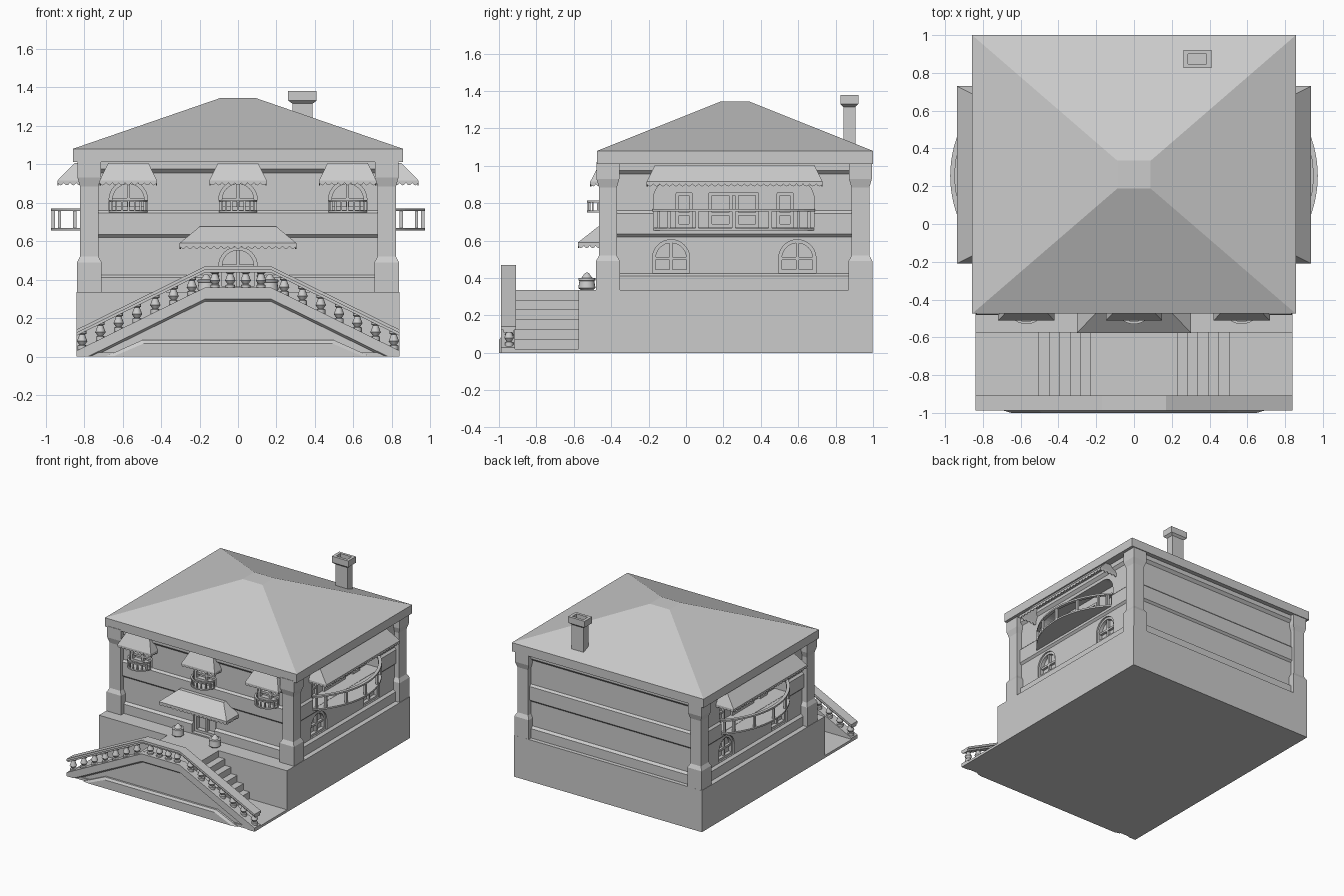
import bpy, bmesh
from math import pi, sin, cos, asin, sqrt

if "Cube" in bpy.data.objects:
    bpy.data.objects.remove(bpy.data.objects["Cube"])

stone = bpy.data.materials.new("plain_grey")
stone.use_nodes = True
GREY = (0.6, 0.6, 0.6, 1)
stone.diffuse_color = GREY
stone.node_tree.nodes["Principled BSDF"].inputs["Base Color"].default_value = GREY


# Wall frames: u runs along the wall, v points outward
def front(u, v, z): return (u, -v, z)
def left(u, v, z): return (v, u, z)
def right(u, v, z): return (-v, u, z)
def plan(a, b, c): return (a, b, c)


def loft(bm, rings, cap=True):
    rows = [[bm.verts.new(p) for p in ring] for ring in rings]
    n = len(rows[0])
    for a, b in zip(rows, rows[1:]):
        for i in range(n):
            j = (i + 1) % n
            bm.faces.new((a[i], a[j], b[j], b[i]))
    if cap:
        bm.faces.new(rows[0])
        bm.faces.new(rows[-1])


def finish(name, bm, smooth=False):
    bmesh.ops.recalc_face_normals(bm, faces=bm.faces[:])
    me = bpy.data.meshes.new(name)
    bm.to_mesh(me)
    bm.free()
    me.materials.append(stone)
    ob = bpy.data.objects.new(name, me)
    bpy.context.collection.objects.link(ob)
    if smooth:
        bpy.ops.object.select_all(action='DESELECT')
        ob.select_set(True)
        bpy.context.view_layer.objects.active = ob
        bpy.ops.object.shade_smooth_by_angle(angle=0.7)
    return ob


def rect(x0, x1, y0, y1, z):
    return [(x0, y0, z), (x1, y0, z), (x1, y1, z), (x0, y1, z)]


def box(bm, x0, x1, y0, y1, z0, z1, f=plan):
    loft(bm, [[f(*p) for p in rect(x0, x1, y0, y1, z)] for z in (z0, z1)])


def wall_prism(bm, pts, f, v0, v1):
    loft(bm, [[f(u, v, z) for u, z in pts] for v in (v0, v1)])


def plan_prism(bm, pts, f, z0, z1):
    loft(bm, [[f(u, v, z) for u, v in pts] for z in (z0, z1)])


def lathe(bm, x, y, z, profile, n=10):
    loft(bm, [[(x + r * cos(2 * pi * i / n), y + r * sin(2 * pi * i / n), z + h)
               for i in range(n)] for r, h in profile])


def arch(u, w, z0, z1, r):
    """Opening outline with rounded upper corners of radius r."""
    q = [i * pi / 16 for i in range(9)]
    pts = [(u - w, z0)] + [(u - w + r - r * cos(a), z1 - r + r * sin(a)) for a in q]
    pts += [(u + w - r + r * sin(a), z1 - r + r * cos(a)) for a in q[(r == w):]]
    return pts + [(u + w, z0)]


# Ground block, stair slab and side steps
bm = bmesh.new()
box(bm, -0.84, 0.84, -0.575, 0.997, 0, 0.335)
finish("base_block", bm)
bm = bmesh.new()
box(bm, -0.84, 0.84, -0.98, -0.575, 0, 0.02)
for i in range(6):
    w = 0.23 + 0.055 * i
    box(bm, -w, w, -0.93, -0.575, 0.01, 0.335 - 0.052 * i)
finish("steps", bm)

# Gabled stair wall with coping and plinth
def gable(top, low, end=0.84):
    return [(-0.84, 0), (-0.84, top - 0.33), (-0.17, top), (0.17, top), (0.84, top - 0.33),
            (0.84, 0), (end, 0), (0.17, low), (-0.17, low), (-end, 0)]

bm = bmesh.new()
wall_prism(bm, gable(0.36, 0)[:6], front, 0.915, 0.972)
finish("stair_wall", bm)
bm = bmesh.new()
loft(bm, [[front(u, v, z) for u, z in gable(0.36, low, end)]
          for v, low, end in ((0.988, 0.3, 0.78), (0.97, 0.285, 0.75))])
finish("stair_coping", bm)
bm = bmesh.new()
loft(bm, [[front(u, v, z) for u, z in ((-a, 0), (-b, h), (b, h), (a, 0))]
          for v, a, b, h in ((0.97, 0.69, 0.5, 0.085), (0.988, 0.69, 0.5, 0.085), (1.0, 0.65, 0.49, 0.068))])
finish("stair_plinth", bm)

# Stair handrail and balusters
bm = bmesh.new()
for top, thick, v0, v1 in ((0.47, 0.018, 0.908, 0.988), (0.452, 0.014, 0.92, 0.976)):
    chain = [(-0.84, top - 0.33), (-0.17, top), (0.17, top), (0.84, top - 0.33)]
    wall_prism(bm, chain + [(u, z - thick) for u, z in reversed(chain)], front, v0, v1)
finish("handrail", bm)
bm = bmesh.new()
vase = [(0.024, -0.015), (0.024, 0.012), (0.014, 0.016), (0.027, 0.035),
        (0.014, 0.07), (0.022, 0.074), (0.022, 0.09)]
for x in [0.04, 0.12] + [0.24 + 0.095 * i for i in range(7)]:
    z = 0.36 - 0.4925 * max(0, x - 0.17)
    for s in (-1, 1):
        lathe(bm, s * x, -0.946, z, vase)
finish("balusters", bm, True)

# Urns beside the door
bm = bmesh.new()
for s in (-1, 1):
    lathe(bm, s * 0.165, -0.53, 0.335, [(0.032, 0), (0.046, 0.012), (0.04, 0.05), (0.046, 0.052),
          (0.046, 0.064), (0.03, 0.066), (0.02, 0.078), (0.012, 0.09), (0.004, 0.094)], 16)
finish("urns", bm, True)

# House body: stepped bands with sloping edges
bm = bmesh.new()
bands = [(0.33, 0.02), (0.41, 0.02), (0.425, 0.04), (0.62, 0.04), (0.635, 0.025),
         (0.745, 0.025), (0.76, 0.04), (0.955, 0.04), (0.975, 0.02), (1.02, 0.02)]
loft(bm, [rect(-0.82 + d, 0.82 - d, -0.465 + d, 0.985 - d, z) for z, d in bands])
body = finish("house_walls", bm)

# Openings: wall frame, wall depth, recess, outline values
openings = [(front, 0.425, 0.05, (x, 0.1, 0.762, 0.915, 0.1)) for x in (-0.57, 0, 0.57)]
openings.append((front, 0.425, 0.05, (0, 0.1, 0.345, 0.57, 0.1)))
for side in (left, right):
    openings += [(side, 0.78, 0.04, (y, 0.1, 0.428, 0.605, 0.1)) for y in (-0.08, 0.595)]
    openings.append((side, 0.78, 0.11, (0.255, 0.43, 0.67, 0.93, 0.11)))
bm = bmesh.new()
for f, v, depth, a in openings:
    wall_prism(bm, arch(*a), f, v - depth, v + 0.1)
cutter = finish("opening_cutter", bm)
cutter.hide_render = True
mod = body.modifiers.new("openings", 'BOOLEAN')
mod.operation = 'DIFFERENCE'
mod.solver = 'EXACT'
mod.object = cutter
bpy.context.view_layer.objects.active = body
bpy.ops.object.modifier_apply(modifier=mod.name)
bpy.data.objects.remove(cutter)


def frame(bm, f, v0, v1, u, w, z0, z1, r, t=0.018):
    ring = arch(u, w, z0, z1, r) + arch(u, w - t, z0, z1 - t, max(r - t, 0.002))[::-1]
    wall_prism(bm, ring, f, v0, v1)
    box(bm, u - w, u + w, v0, v1, z0, z0 + t, f)


# Window and door joinery
bm = bmesh.new()
for f, v, depth, (u, w, z0, z1, r) in openings:
    back = v - depth - 0.005
    if w > 0.2:
        for c, half in ((-0.01, 0.045), (0.2, 0.08), (0.31, 0.08), (0.53, 0.045)):
            frame(bm, f, back, back + 0.025, c, half, z0, 0.86, 0.01)
            box(bm, c - half, c + half, back, back + 0.02, 0.735, 0.75, f)
    else:
        frame(bm, f, back, v - 0.012, u, w, z0, z1, r)
        box(bm, u - 0.008, u + 0.008, back, v - 0.02, z0, z1 - 0.01, f)
        box(bm, u - w, u + w, back, v - 0.02, z1 - w - 0.008, z1 - w + 0.008, f)
finish("window_and_door_frames", bm)

# Corner pillars
bm = bmesh.new()
for s in (-1, 1):
    for cy in (-0.4175, 0.9325):
        loft(bm, [rect(s * 0.773 - h, s * 0.773 + h, cy - h, cy + h, z) for z, h in (
            (0.33, 0.064), (0.49, 0.064), (0.52, 0.048), (0.885, 0.048), (0.93, 0.061), (1.02, 0.061))])
finish("corner_pillars", bm)

# Hipped roof and chimney
bm = bmesh.new()
loft(bm, [rect(-0.857, 0.857, -0.475, 1.0, 1.01), rect(-0.857, 0.857, -0.475, 1.0, 1.08),
          rect(-0.088, 0.088, 0.188, 0.335, 1.345)])
finish("roof", bm)
bm = bmesh.new()
loft(bm, [rect(0.335 - h, 0.335 + h, 0.873 - k, 0.873 + k, z) for h, k, z in (
    (0.053, 0.032, 1.02), (0.053, 0.032, 1.315), (0.074, 0.048, 1.33),
    (0.074, 0.048, 1.38), (0.05, 0.026, 1.38), (0.05, 0.026, 1.35))])
finish("chimney", bm)


# Awnings: hollow hipped sheet with a scalloped valance
def awning(name, f, u, half, top_half, v0, v_top, v1, z_top, z_edge, z_low):
    bm = bmesh.new()
    top = [(u - top_half, v0), (u - top_half, v_top), (u + top_half, v_top), (u + top_half, v0)]
    low = [(u - half, v0), (u - half, v1), (u + half, v1), (u + half, v0)]
    T = [bm.verts.new(f(a, b, z_top)) for a, b in top]
    L = [bm.verts.new(f(a, b, z_edge)) for a, b in low]
    bm.faces.new(T)
    for i in range(3):
        bm.faces.new((T[i], T[i + 1], L[i + 1], L[i]))
        (a0, b0), (a1, b1) = low[i], low[i + 1]
        n = max(2, round(sqrt((a1 - a0) ** 2 + (b1 - b0) ** 2) / 0.035))
        line = []
        for k in range(n * 4 + 1):
            t = k / (n * 4)
            z = z_low + 0.013 * (1 - sin(pi * (k % 4) / 4))
            line.append(bm.verts.new(f(a0 + (a1 - a0) * t, b0 + (b1 - b0) * t, z)))
        bm.faces.new([L[i]] + line + [L[i + 1]])
    bmesh.ops.remove_doubles(bm, verts=bm.verts[:], dist=0.0001)
    m = finish(name, bm).modifiers.new("cloth_thickness", 'SOLIDIFY')
    m.thickness = 0.006


# Bowed balconies: floor, rail and posts along an arc
def balcony(name, f, u, half, v_wall, v_out, z0, z1, t, rail, stops):
    sag = v_out - v_wall
    R = (half * half + sag * sag) / (2 * sag)
    A = asin(min(1, half / R))
    def arc(r, n=24):
        return [(u + r * sin(A * (2 * i / n - 1)), v_out - R + r * cos(A * (2 * i / n - 1)))
                for i in range(n + 1)]
    bm = bmesh.new()
    plan_prism(bm, arc(R), f, z0, z0 + t)
    plan_prism(bm, arc(R) + arc(R - rail)[::-1], f, z1 - t, z1)
    for s in stops:
        c = u + (R - rail / 2) * sin(A * s)
        d = v_out - R + (R - rail / 2) * cos(A * s)
        h = rail * 0.35
        box(bm, c - h, c + h, d - h, d + h, z0, z1 - t / 2, f)
    finish(name, bm)


for label, x in (("right", -0.57), ("middle", 0), ("left", 0.57)):
    awning(label + "_window_awning", front, x, 0.149, 0.105, 0.42, 0.465, 0.512, 1.005, 0.915, 0.89)
    balcony(label + "_window_balcony", front, x, 0.1, 0.44, 0.53, 0.75, 0.815, 0.01, 0.014,
            [i / 4 for i in range(-4, 5)])
awning("door_awning", front, 0, 0.303, 0.2, 0.42, 0.47, 0.578, 0.675, 0.59, 0.56)
for label, f in (("left", left), ("right", right)):
    awning(label + "_side_awning", f, 0.26, 0.47, 0.425, 0.775, 0.85, 0.938, 1.005, 0.915, 0.89)
    balcony(label + "_side_balcony", f, 0.255, 0.435, 0.79, 0.973, 0.655, 0.77, 0.013, 0.025,
            (-0.93, -0.78, -0.42, 0, 0.42, 0.78, 0.93))
